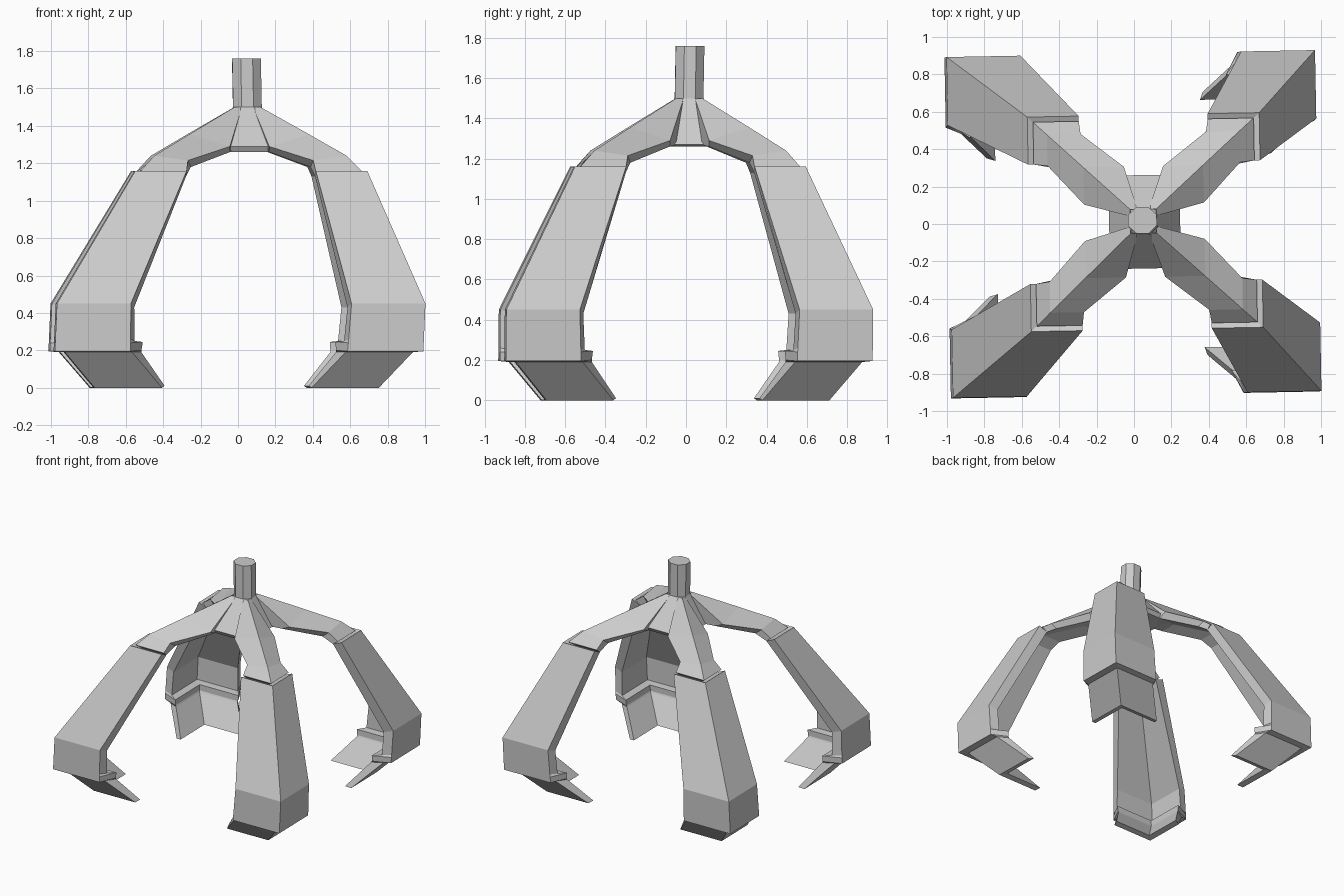
import bpy, bmesh, math
from mathutils import Vector

if "Cube" in bpy.data.objects:
    bpy.data.objects.remove(bpy.data.objects["Cube"])

# Slight lean of the whole grab: sideways shift by height
LEAN = [(0.0, -0.02, -0.005), (0.45, 0.0, 0.0), (1.16, 0.06, 0.01), (1.5, 0.05, 0.015), (1.76, 0.045, 0.02)]
TWIST, DEPTH = 0.019, 0.925


def place(x, y, z):
    sx, sy = LEAN[-1][1:]
    for (z0, x0, y0), (z1, x1, y1) in zip(LEAN, LEAN[1:]):
        if z <= z1:
            t = (z - z0) / (z1 - z0)
            sx, sy = x0 + (x1 - x0) * t, y0 + (y1 - y0) * t
            break
    y *= DEPTH
    return Vector((x - TWIST * y + sx, y + TWIST * x + sy, z))


def finish(bm, name):
    bmesh.ops.recalc_face_normals(bm, faces=bm.faces)
    me = bpy.data.meshes.new(name)
    bm.to_mesh(me)
    bm.free()
    ob = bpy.data.objects.new(name, me)
    bpy.context.collection.objects.link(ob)
    return ob


def angle_loft(name, levels, sx, sy):
    """Loft L-shaped sections: (outer corner, outer end, z end, z corner,
    inner corner, inner end, z inner)."""
    bm = bmesh.new()
    rings = []
    for c, e, ze, zc, ci, ei, zi in levels:
        pts = [(e, c, ze), (c, c, zc), (c, e, ze), (ci, ei, zi), (ci, ci, zi), (ei, ci, zi)]
        rings.append([bm.verts.new(place(x * sx, y * sy, z)) for x, y, z in pts])
    for a, b in zip(rings, rings[1:]):
        for i in range(6):
            j = (i + 1) % 6
            bm.faces.new((a[i], a[j], b[j], b[i]))
    for r in (rings[0], rings[-1]):
        bm.faces.new((r[0], r[1], r[4], r[5]))
        bm.faces.new((r[1], r[2], r[3], r[4]))
    return finish(bm, name)


# Leg shell: collar, knee, inner lip, ledge and claw tip
leg = [
    (0.62, 0.345, 1.16, 1.16, 0.55, 0.345, 1.13),
    (0.985, 0.59, 0.45, 0.45, 0.915, 0.57, 0.43),
    (0.985, 0.583, 0.26, 0.26, 0.915, 0.56, 0.25),
    (0.985, 0.582, 0.24, 0.24, 0.855, 0.515, 0.245),
    (0.985, 0.58, 0.195, 0.195, 0.855, 0.52, 0.2),
    (0.93, 0.57, 0.19, 0.19, 0.85, 0.52, 0.19),
    (0.76, 0.40, 0.0, 0.0, 0.715, 0.385, 0.01),
]
# Arm from the collar up to the hub
arm = [
    (0.59, 0.345, 1.16, 1.16, 0.55, 0.345, 1.13),
    (0.515, 0.335, 1.215, 1.24, 0.47, 0.32, 1.18),
    (0.32, 0.105, 1.29, 1.355, 0.25, 0.105, 1.26),
    (0.07, 0.03, 1.5, 1.5, 0.04, 0.03, 1.28),
]
for sx, sy, tag in ((1, 1, "back_right"), (-1, 1, "back_left"),
                    (1, -1, "front_right"), (-1, -1, "front_left")):
    angle_loft("leg_" + tag, leg, sx, sy)
    angle_loft("arm_" + tag, arm, sx, sy)


def octagon(z, r=0.083):
    return [place(r * math.cos(a), r * math.sin(a), z)
            for a in (math.pi / 8 + k * math.pi / 4 for k in range(8))]


def hull(name, pts):
    bm = bmesh.new()
    for p in pts:
        bm.verts.new(p)
    bmesh.ops.convex_hull(bm, input=bm.verts[:])
    bmesh.ops.dissolve_limit(bm, angle_limit=0.02, verts=bm.verts[:], edges=bm.edges[:])
    return finish(bm, name)


# Hub skirt between the arms, and the octagonal stem
skirt = [place(x * sx, y * sy, z) for sx in (1, -1) for sy in (1, -1)
         for x, y, z in ((0.1, 0.27, 1.29), (0.1, 0.25, 1.26), (0.19, 0.08, 1.27))]
hull("hub_skirt", octagon(1.5) + skirt)
hull("stem", octagon(1.49) + octagon(1.76))
